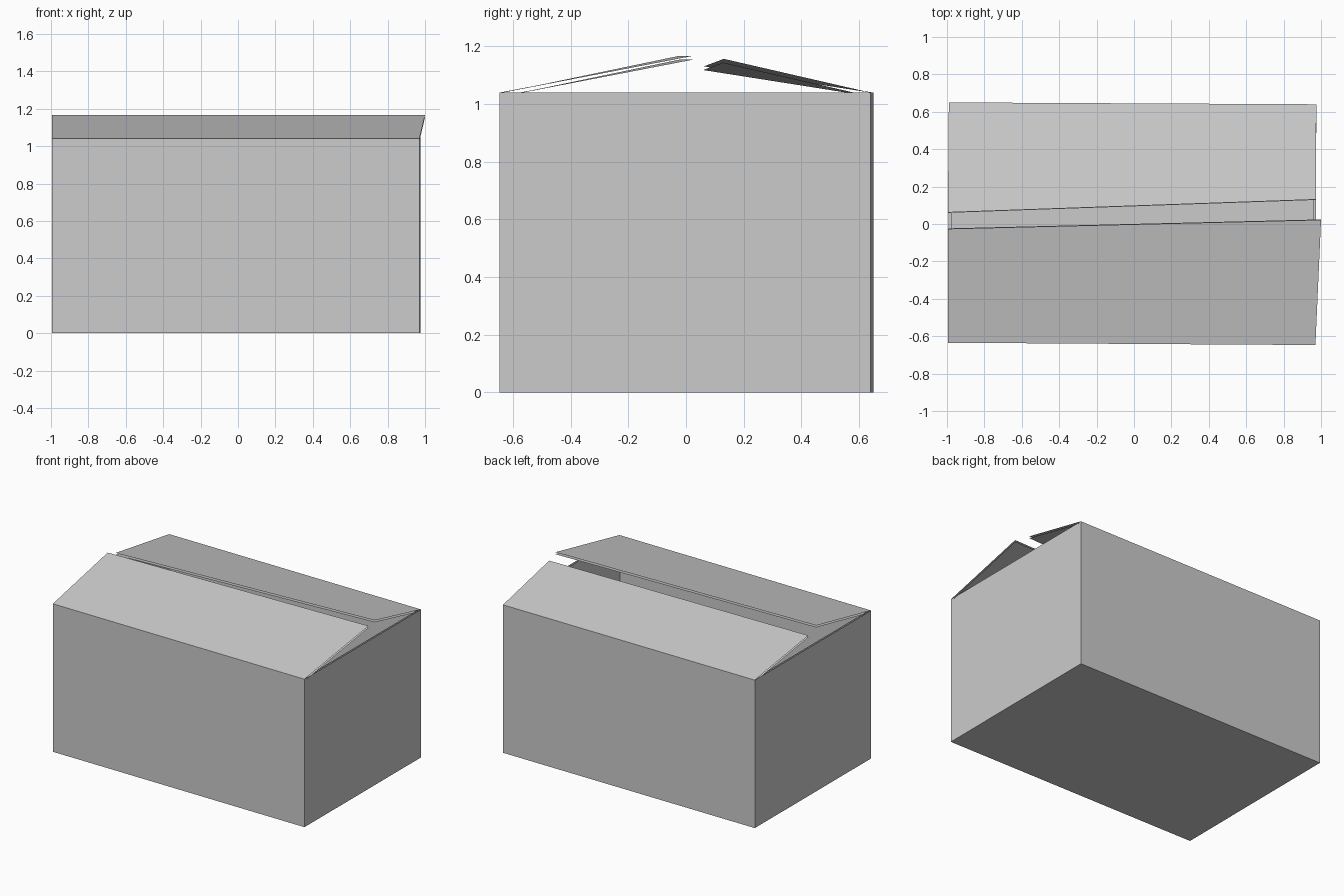
import bpy

# Remove the default cube only
cube = bpy.data.objects.get("Cube")
if cube:
    bpy.data.objects.remove(cube, do_unlink=True)

HEIGHT = 1.04
THICKNESS = 0.013

# Plain grey card
card = bpy.data.materials.new("grey_card")
card.use_nodes = True
GREY = (0.6, 0.6, 0.6, 1)
card.diffuse_color = GREY
card.node_tree.nodes["Principled BSDF"].inputs["Base Color"].default_value = GREY


def card_sheet(name, points, faces):
    """Folded sheet of card with an inner layer and open edges."""
    mesh = bpy.data.meshes.new(name)
    mesh.from_pydata(points, [], faces)
    mesh.materials.append(card)
    sheet = bpy.data.objects.new(name, mesh)
    bpy.context.collection.objects.link(sheet)
    layer = sheet.modifiers.new("inner_layer", "SOLIDIFY")
    layer.thickness = THICKNESS
    layer.offset = -1
    layer.use_even_offset = True
    layer.use_rim = False
    return sheet


# Slightly skewed footprint: front left, front right, back right, back left
footprint = [(-0.995, -0.635), (0.97, -0.647), (0.975, 0.64), (-0.99, 0.65)]
base = [(x, y, 0) for x, y in footprint]
rim = [(x, y, HEIGHT) for x, y in footprint]

# Open-topped body: four walls and a floor
walls = [(i, (i + 1) % 4, (i + 1) % 4 + 4, i + 4) for i in range(4)]
card_sheet("box_body", base + rim, walls + [(3, 2, 1, 0)])

# Two twisted flaps, hinged on the long edges of the rim
front_tips = [(1.0, 0.022, 1.167), (-0.995, -0.026, 1.167)]
back_tips = [(-0.995, 0.062, 1.131), (0.972, 0.131, 1.157)]
card_sheet("front_flap", rim[:2] + front_tips, [(0, 1, 2, 3)])
card_sheet("back_flap", rim[2:] + back_tips, [(0, 1, 2, 3)])
